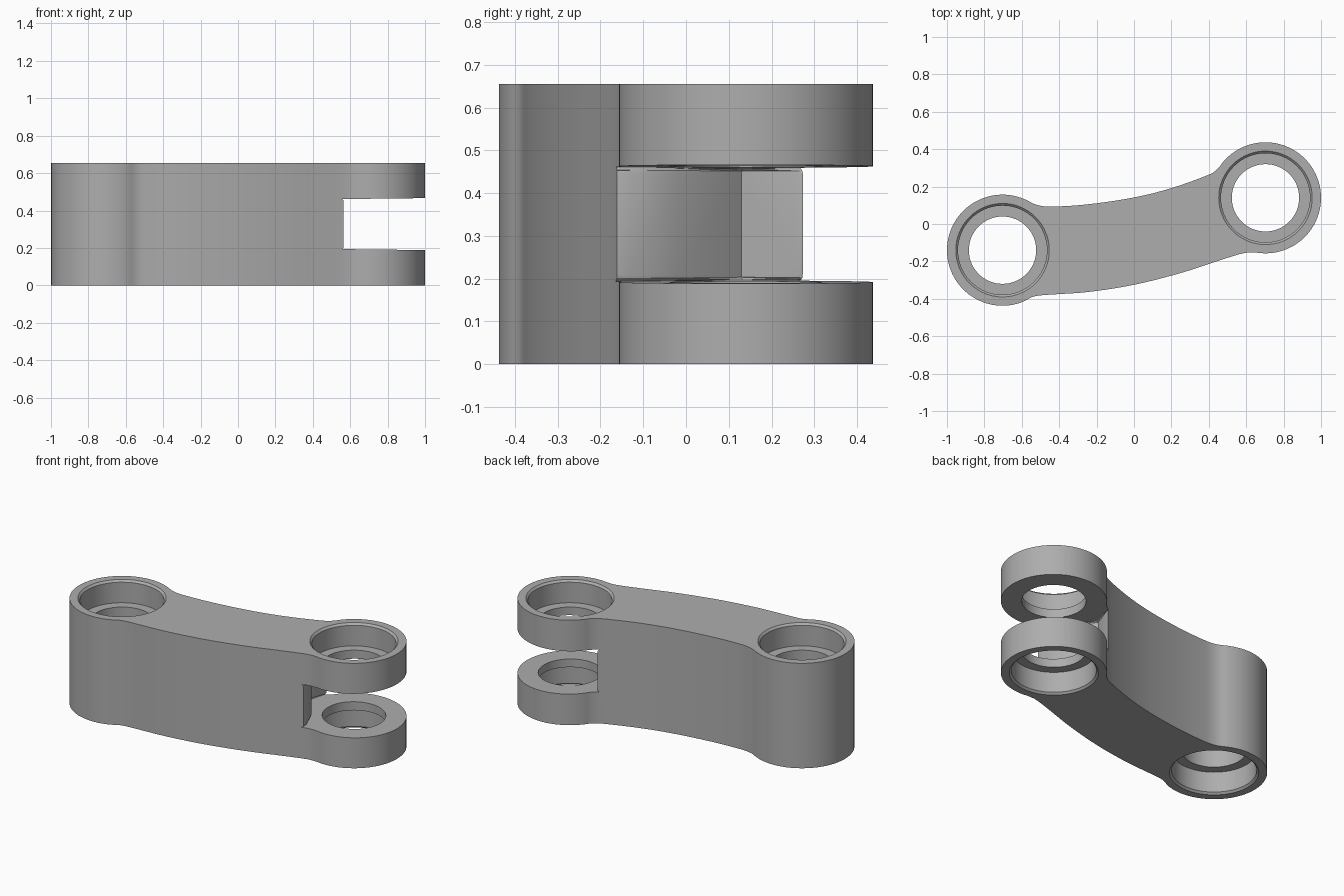
import bpy
import bmesh
from math import cos, sin, radians, pi
from mathutils import Vector

cube = bpy.data.objects.get("Cube")
if cube:
    bpy.data.objects.remove(cube, do_unlink=True)

HEIGHT = 0.655
MID = HEIGHT / 2
RADIUS = 0.297
PIVOT = Vector((0.703, 0.14))

grey = bpy.data.materials.new("plain_grey")
grey.use_nodes = True
grey.diffuse_color = (0.42, 0.42, 0.42, 1)
grey.node_tree.nodes["Principled BSDF"].inputs["Base Color"].default_value = grey.diffuse_color


def make_object(name, bm):
    bmesh.ops.recalc_face_normals(bm, faces=bm.faces)
    mesh = bpy.data.meshes.new(name)
    bm.to_mesh(mesh)
    bm.free()
    mesh.materials.append(grey)
    obj = bpy.data.objects.new(name, mesh)
    bpy.context.collection.objects.link(obj)
    return obj


def arc(centre, start, end, steps):
    angles = [radians(start + (end - start) * i / steps) for i in range(steps + 1)]
    return [centre + RADIUS * Vector((cos(a), sin(a))) for a in angles]


def smooth_path(before, points, after, steps=5):
    """Smooth curve from the end of one arc to the start of the next."""
    pts = [before[-2], before[-1]] + [Vector(p) for p in points] + [after[0], after[1]]
    path = []
    for a, b, c, d in zip(pts, pts[1:], pts[2:], pts[3:]):
        for i in range(steps):
            t = i / steps
            # keep end tangents the same length as the neighbouring span
            m0 = (c - a).normalized() * (c - b).length
            m1 = (d - b).normalized() * (c - b).length
            path.append((2*t**3 - 3*t**2 + 1) * b + (t**3 - 2*t**2 + t) * m0
                        + (3*t**2 - 2*t**3) * c + (t**3 - t**2) * m1)
    return path[1:]


def prism(points, low, high):
    """Extrude an outline between two heights given as functions of x."""
    bm = bmesh.new()
    bottom = [bm.verts.new((p[0], p[1], low(p[0]))) for p in points]
    top = [bm.verts.new((p[0], p[1], high(p[0]))) for p in points]
    caps = [bm.faces.new(bottom[::-1]), bm.faces.new(top)]
    for i in range(len(points)):
        j = (i + 1) % len(points)
        bm.faces.new((bottom[i], bottom[j], top[j], top[i]))
    return bm, caps


def lathe(name, profile, centre, steps=64):
    bm = bmesh.new()
    rings = [[bm.verts.new((centre.x + r * cos(2 * pi * i / steps),
                            centre.y + r * sin(2 * pi * i / steps), z))
              for i in range(steps)] for r, z in profile]
    for lower, upper in zip(rings, rings[1:]):
        for i in range(steps):
            j = (i + 1) % steps
            bm.faces.new((lower[i], lower[j], upper[j], upper[i]))
    bm.faces.new(rings[0])
    bm.faces.new(rings[-1])
    return make_object(name, bm)


def cut(target, cutter):
    cutter.hide_render = True
    mod = target.modifiers.new("cut", "BOOLEAN")
    mod.operation = "DIFFERENCE"
    mod.solver = "EXACT"
    mod.object = cutter
    bpy.context.view_layer.objects.active = target
    bpy.ops.object.modifier_apply(modifier=mod.name)
    bpy.data.objects.remove(cutter, do_unlink=True)


# Link body: two round bosses joined by a curved web, with rounded rims
right_arc = arc(PIVOT, -100, 140, 44)
left_arc = arc(-PIVOT, 65, 292, 42)
back = [(0.45, 0.298), (0.41, 0.268), (0.2, 0.192), (0, 0.142),
        (-0.25, 0.105), (-0.45, 0.093), (-0.52, 0.102)]
front = [(-0.54, -0.389), (-0.48, -0.38), (-0.25, -0.364), (0, -0.325),
         (0.25, -0.262), (0.45, -0.197), (0.59, -0.155)]
outline = (right_arc + smooth_path(right_arc, back, left_arc)
           + left_arc + smooth_path(left_arc, front, right_arc))
bm, caps = prism(outline, lambda x: 0, lambda x: HEIGHT)
rims = list({e for f in caps for e in f.edges})
bmesh.ops.bevel(bm, geom=rims, offset=0.028, segments=4, profile=0.5, affect="EDGES")
link = make_object("link_arm", bm)

# Fork slot at the left end, with a faceted stop wall and slight draft
wall = [(0.565, -0.5), (0.565, -0.13), (0.52, -0.02), (0.37, 0.13), (0.42, 0.26),
        (0.42, 0.6), (1.2, 0.6), (1.2, -0.5)]


def half_gap(x):
    return 0.132 + 0.012 * (x - 0.42)


bm, caps = prism(wall, lambda x: MID - half_gap(x), lambda x: MID + half_gap(x))
inner = [e for f in caps for e in f.edges if all(v.co.x < 0.6 for v in e.verts)]
bmesh.ops.bevel(bm, geom=inner, offset=0.015, segments=3, profile=0.5, affect="EDGES")
cut(link, make_object("slot_cutter", bm))

# Stepped bearing bores with chamfered mouths, mirrored top and bottom
half = [(0.262, -0.012), (0.238, 0.012), (0.238, 0.14), (0.18, 0.14)]
bore = half + [(r, HEIGHT - z) for r, z in reversed(half)]
for side in (1, -1):
    cut(link, lathe("bore_cutter", bore, PIVOT * side))

bpy.ops.object.select_all(action="DESELECT")
link.select_set(True)
bpy.context.view_layer.objects.active = link
bpy.ops.object.shade_smooth_by_angle(angle=radians(30))
